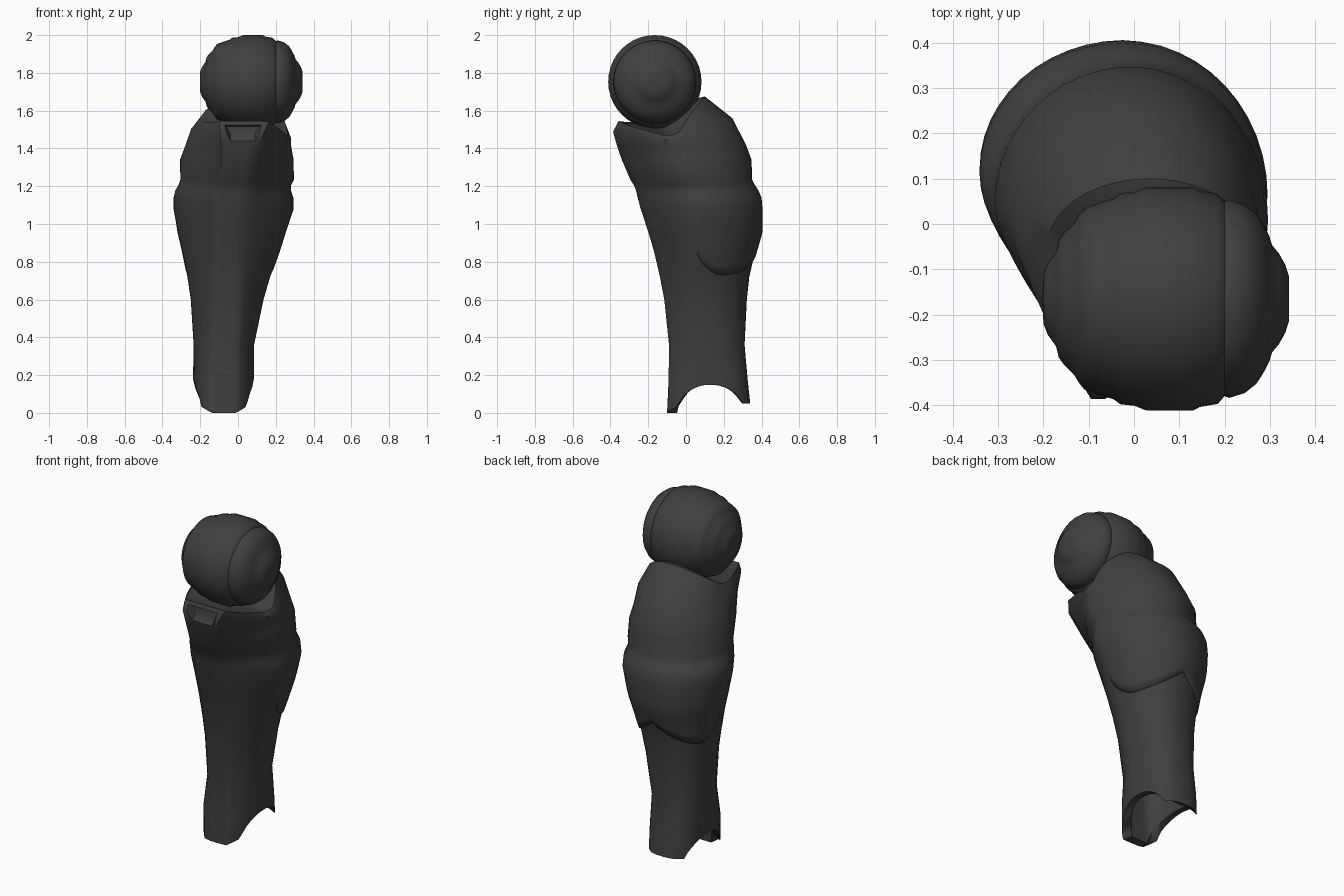
import bpy, bmesh, math
from mathutils import Vector

cube = bpy.data.objects.get("Cube")
if cube:
    bpy.data.objects.remove(cube, do_unlink=True)

mat = bpy.data.materials.new("dark grey")
mat.use_nodes = True
GREY = (0.05, 0.05, 0.05, 1)
mat.diffuse_color = GREY
bsdf = mat.node_tree.nodes["Principled BSDF"]
bsdf.inputs["Base Color"].default_value = GREY
bsdf.inputs["Roughness"].default_value = 0.7


def make_object(name, bm, angle=50):
    bmesh.ops.recalc_face_normals(bm, faces=bm.faces)
    me = bpy.data.meshes.new(name)
    bm.to_mesh(me)
    bm.free()
    me.materials.append(mat)
    ob = bpy.data.objects.new(name, me)
    bpy.context.collection.objects.link(ob)
    smooth(ob, angle)
    return ob


def smooth(ob, angle):
    bpy.ops.object.select_all(action='DESELECT')
    ob.select_set(True)
    bpy.context.view_layer.objects.active = ob
    bpy.ops.object.shade_smooth_by_angle(angle=math.radians(angle))


def lerp_table(table, key):
    """Interpolate rows whose first entry is the key."""
    if key <= table[0][0]:
        return table[0][1:]
    for a, b in zip(table, table[1:]):
        if key <= b[0]:
            t = (key - a[0]) / (b[0] - a[0])
            return [p + (q - p) * t for p, q in zip(a[1:], b[1:])]
    return table[-1][1:]


FRONT, SIDE, BACK = 4, 9, 24


def section(xl, xr, yf, yb, f0, f1, power, full, mid=(.56, .47)):
    """Flat front, tapered sides and a round back, counter-clockwise.
    A power below 1 squares the back, full rounds out the front flanks,
    mid places the widest point on each side."""
    wl, wr = (yf + (yb - yf) * m for m in mid)

    def flank(fx, x, yw):
        pts = []
        for i in range(SIDE):
            t = i / SIDE
            cy = yw - full * (yw - yf)
            pts.append(((1-t)**2*fx + 2*t*(1-t)*x + t*t*x,
                        (1-t)**2*yf + 2*t*(1-t)*cy + t*t*yw))
        return pts

    pts = [(f0 + (f1 - f0) * i / FRONT, yf) for i in range(FRONT)]
    pts += flank(f1, xr, wr)
    cx, rx = (xl + xr) / 2, (xr - xl) / 2
    for i in range(BACK + 1):
        c, s = math.cos(math.pi * i / BACK), math.sin(math.pi * i / BACK)
        yw = wr if c > 0 else wl
        pts.append((cx + rx * math.copysign(abs(c) ** power, c),
                    yw + (yb - yw) * max(s, 0) ** power))
    pts += flank(f0, xl, wl)[:0:-1]
    return pts


# z, left x, right x, front y, back y, front panel edges, back power, flank fullness
SHIN = [
    (0.18, -.238, .084, -.092, .326, -.155, .00, .76, .72),
    (0.36, -.235, .085, -.09, .31, -.135, .00, .82, .5),
    (0.60, -.25, .135, -.115, .322, -.13, .01, .90, .48),
    (0.72, -.268, .17, -.138, .335, -.125, .015, .95, .47),
    (0.85, -.293, .218, -.168, .365, -.12, .02, 1, .46),
    (0.95, -.318, .25, -.197, .395, -.115, .03, 1, .44),
    (1.08, -.341, .295, -.24, .405, -.11, .035, 1, .40),
    (1.14, -.341, .293, -.256, .40, -.11, .04, 1, .38),
    (1.18, -.331, .279, -.265, .382, -.105, .045, 1, .36),
    (1.205, -.315, .281, -.275, .365, -.10, .05, 1, .34),
    (1.235, -.305, .296, -.295, .35, -.10, .05, 1, .32),
    (1.34, -.307, .294, -.34, .347, -.09, .08, 1, .28),
    (1.42, -.277, .28, -.367, .317, -.09, .11, 1, .25),
]
# Knee socket rim: y, height on the right-hand side, height on the left-hand side
RIM = [(-.36, 1.545, 1.545), (-.30, 1.52, 1.54), (-.10, 1.465, 1.54),
       (-.04, 1.48, 1.565), (.03, 1.59, 1.615), (.10, 1.675, 1.675)]


def rim_height(x, y):
    plus, minus = lerp_table(RIM, y)
    t = min(1, max(0, (x + .15) / .35))
    return minus + (plus - minus) * t


def arch(x, y):
    """Height of the ankle opening's lower edge, with rounded toe corners."""
    base = 0.6 * max(0, abs(x + .075) - .065) if y < 0.13 else 0.05
    u = (y - 0.13) / 0.17
    if abs(u) < 1:
        return max(base, 0.02 + 0.13 * math.sqrt(1 - u * u))
    return base


# ---- shin: ankle cavity, outer shell and knee socket in one loft
def inner(z, wall):
    xl, xr, yf, yb, a, b, p, f = lerp_table(SHIN, z)
    return section(xl + wall, xr - wall, yf + wall, yb - wall,
                   a + wall * .5, b - wall * .5, p, f)


bottom = section(-.23, .078, -.10, .34, -.15, -.008, .74, .72)
rings = [[(x, y, 0.35) for x, y in inner(0.35, .06)],
         [(x, y, arch(x, y)) for x, y in inner(0.18, .045)],
         [(x, y, arch(x, y)) for x, y in bottom]]
rings += [[(x, y, row[0]) for x, y in section(*row[1:])] for row in SHIN]

top = [(x, y, rim_height(x, y))
       for x, y in section(-.19, .262, -.357, .10, -.10, .165, 1, .4, (.68, .66))]
shoulder = section(-.25, .282, -.386, .245, -.095, .14, 1, .3, (.56, .52))
rings.append([(x, y, 1.42 + 0.55 * (t[2] - 1.42)) for (x, y), t in zip(shoulder, top)])
rings.append(top)
HUB = Vector((.06, -.15, 1.53))
rings.append([(x + (HUB.x - x) * .15, y + (HUB.y - y) * .15, z - .008) for x, y, z in top])

bm = bmesh.new()
loops = [[bm.verts.new(p) for p in r] for r in rings]
n = len(loops[0])
for a, b in zip(loops, loops[1:]):
    for i in range(n):
        j = (i + 1) % n
        bm.faces.new((a[i], a[j], b[j], b[i]))
for loop, centre in ((loops[0], (-.08, .12, .37)), (loops[-1], HUB)):
    c = bm.verts.new(centre)
    for i in range(n):
        bm.faces.new((loop[i], loop[(i + 1) % n], c))
shin = make_object("shin", bm)

# ---- trapezoid recess below the knee
bm = bmesh.new()
rows = []
for y, w0, w1, z0, z1 in ((-.41, .065, .12, 1.39, 1.545), (-.345, .065, .085, 1.475, 1.515)):
    rows.append([bm.verts.new((.025 + x, y, z)) for x, z in
                 ((-w0, z0), (w0, z0), (w1, z1), (-w1, z1))])
for i in range(4):
    j = (i + 1) % 4
    bm.faces.new((rows[0][i], rows[0][j], rows[1][j], rows[1][i]))
bm.faces.new(rows[0])
bm.faces.new(rows[1])
cutter = make_object("recess_cutter", bm)
cutter.hide_render = True
mod = shin.modifiers.new("recess", 'BOOLEAN')
mod.operation = 'DIFFERENCE'
mod.object = cutter
bpy.context.view_layer.objects.active = shin
bpy.ops.object.modifier_apply(modifier=mod.name)
bpy.data.objects.remove(cutter, do_unlink=True)
smooth(shin, 50)

# ---- calf plate: two-lobed lower edge, fading into the shin above and at the sides
bm = bmesh.new()
ROWS = 8
first = FRONT + SIDE - 2
count = BACK + 5
grid = []
for k in range(count):
    a = abs(2 * k / (count - 1) - 1)
    low = 0.73 + (0.28 if a < .65 else 1.5) * (a - .65) ** 2
    fade = min(1, (1 - a) * 3)
    col = []
    for r in range(ROWS + 1):
        t = r / ROWS
        z = low + (1.12 - low) * t
        sec = lerp_table(SHIN, z)
        x, y = section(*sec)[first + k]
        cx, cy = (sec[0] + sec[1]) / 2, sec[2] + (sec[3] - sec[2]) * .5
        grow = 0.99 + 0.045 * fade * (1 - t ** 2)
        col.append(bm.verts.new((cx + (x - cx) * grow, cy + (y - cy) * grow, z)))
    grid.append(col)
for a, b in zip(grid, grid[1:]):
    for r in range(ROWS):
        bm.faces.new((a[r], b[r], b[r + 1], a[r + 1]))
calf = make_object("calf_plate", bm)
sol = calf.modifiers.new("thickness", 'SOLIDIFY')
sol.thickness = 0.02
sol.offset = -1

# ---- knee joint: ridged barrel with a stepped boss at each end
PROFILE = [(-.202, 0), (-.20, .055), (-.19, .08), (-.172, .105), (-.166, .13), (-.155, .145),
           (-.132, .168), (-.122, .185), (-.11, .20), (-.08, .211), (-.045, .222), (-.03, .233),
           (.00, .236), (.02, .244), (.03, .247), (.13, .247), (.145, .239), (.185, .232),
           (.20, .215), (.21, .219), (.245, .208), (.27, .188), (.285, .165),
           (.298, .14), (.305, .118), (.32, .10), (.334, .075), (.342, .05), (.342, 0)]
SEG = 40
bm = bmesh.new()
loops = []
for x, r in PROFILE:
    m = SEG if r else 1
    loops.append([bm.verts.new((x, -.165 + r * math.cos(2 * math.pi * i / SEG),
                                1.753 + r * math.sin(2 * math.pi * i / SEG))) for i in range(m)])
for a, b in zip(loops, loops[1:]):
    for i in range(SEG):
        j = (i + 1) % SEG
        quad = [a[i % len(a)], a[j % len(a)], b[j % len(b)], b[i % len(b)]]
        bm.faces.new(list(dict.fromkeys(quad)))
make_object("knee_joint", bm, 45)
